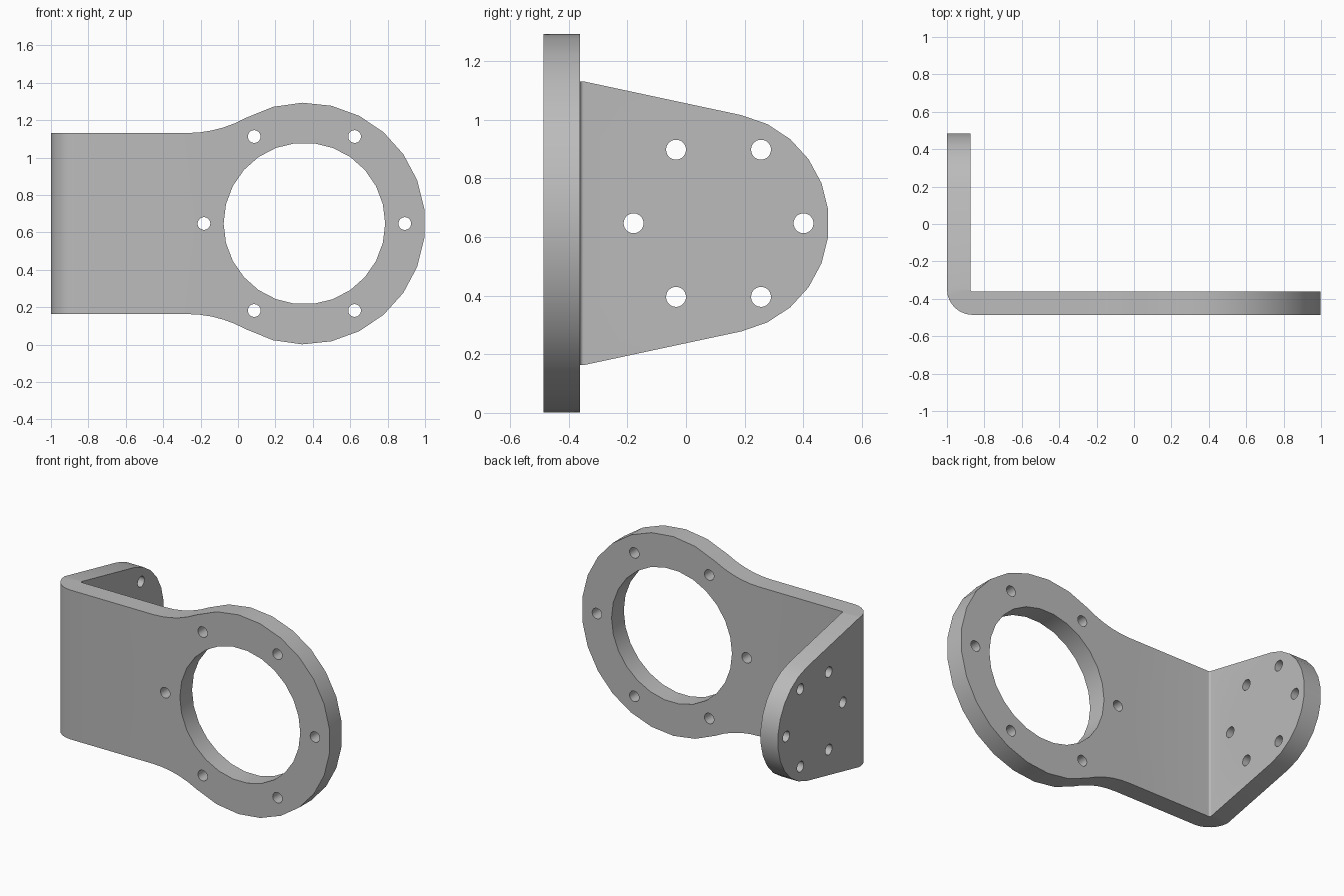
import bpy, bmesh
from math import sin, cos, radians, atan2, hypot, acos, degrees
from mathutils import Vector

cube = bpy.data.objects.get("Cube")
if cube:
    bpy.data.objects.remove(cube, do_unlink=True)

THICK = 0.125            # sheet thickness
LEFT, FRONT = -1.0, -0.486
MID = 0.647              # height of the symmetry axis
HALF = 0.484             # half height of the straight sheet
R_IN = 0.012             # inner bend radius
R_OUT = R_IN + THICK
BEND_X, BEND_Y = LEFT + R_OUT, FRONT + R_OUT
RING_X, RING_R = 0.355, 0.646
FLANGE_Y, FLANGE_R = 0.111, 0.377


def arc(cx, cy, r, a0, a1, n):
    """Points along an arc, angles in degrees."""
    steps = [radians(a0 + (a1 - a0) * i / n) for i in range(n + 1)]
    return [(cx + r * cos(a), cy + r * sin(a)) for a in steps]


def circle(cx, cy, r, n=26):
    return arc(cx, cy, r, 0, 360, n)[:-1]


def bolt_circle(cx, r):
    """Six small holes evenly spaced on a circle."""
    return [circle(*p, 0.034) for p in circle(cx, MID, r, 6)]


def mirrored(upper):
    """Complete an upper half outline about the symmetry axis."""
    return upper + [(u, 2 * MID - v) for u, v in reversed(upper)]


def add_plate(bm, loops, place, offset):
    """Fill an outline with holes and extrude it."""
    edges = []
    for loop in loops:
        verts = [bm.verts.new(place(*p)) for p in loop]
        edges += [bm.edges.new((v, verts[i - 1])) for i, v in enumerate(verts)]
    fill = bmesh.ops.triangle_fill(bm, edges=edges, use_beauty=True)
    faces = [g for g in fill["geom"] if isinstance(g, bmesh.types.BMFace)]
    ext = bmesh.ops.extrude_face_region(bm, geom=faces)
    moved = [g for g in ext["geom"] if isinstance(g, bmesh.types.BMVert)]
    bmesh.ops.translate(bm, verts=moved, vec=offset)


bm = bmesh.new()

# Front plate: ring blended into the straight sheet by tangent fillets
fillet = 0.645
fz = HALF + fillet
fx = RING_X - ((RING_R + fillet) ** 2 - fz ** 2) ** 0.5
turn = degrees(atan2(fz, fx - RING_X))
half_ring = arc(RING_X, MID, RING_R, turn, turn / 17, 8)
blend = arc(fx, MID + fz, fillet, -90, turn - 180, 5)[:-1]
outline = mirrored([(BEND_X, MID + HALF)] + blend + half_ring)
add_plate(bm, [outline, circle(RING_X, MID, 0.432)] + bolt_circle(RING_X, 0.537),
          lambda u, v: (u, FRONT, v), (0, THICK, 0))

# Side flange: tapered sheet with a rounded end
dy = FLANGE_Y - BEND_Y
tangent = degrees(atan2(HALF, -dy) - acos(FLANGE_R / hypot(dy, HALF)))
tip = arc(FLANGE_Y, MID, FLANGE_R, tangent, tangent / 11, 5)
outline = mirrored([(BEND_Y, MID + HALF)] + tip)
add_plate(bm, [outline] + bolt_circle(FLANGE_Y, 0.29),
          lambda u, v: (LEFT, u, v), (THICK, 0, 0))

# Rounded bend joining the two sheets
section = (arc(BEND_X, BEND_Y, R_OUT, 180, 270, 6)
           + arc(BEND_X, BEND_Y, R_IN, 270, 180, 6))
add_plate(bm, [section], lambda u, v: (u, v, MID - HALF), (0, 0, 2 * HALF))

# Remove the hidden joint faces and weld the sheet into one piece
joints = [f for f in bm.faces
          if all(abs(v.co.x - BEND_X) < 1e-4 for v in f.verts)
          or (all(abs(v.co.y - BEND_Y) < 1e-4 for v in f.verts))]
bmesh.ops.delete(bm, geom=joints, context='FACES')
bmesh.ops.remove_doubles(bm, verts=bm.verts[:], dist=1e-4)
bmesh.ops.recalc_face_normals(bm, faces=bm.faces[:])

mesh = bpy.data.meshes.new("angle_bracket")
bm.to_mesh(mesh)
bm.free()
bracket = bpy.data.objects.new("angle_bracket", mesh)
bpy.context.collection.objects.link(bracket)

# Plain grey metal
grey = bpy.data.materials.new("grey_metal")
grey.use_nodes = True
colour = (0.5, 0.5, 0.5, 1)
grey.diffuse_color = colour
grey.node_tree.nodes["Principled BSDF"].inputs["Base Color"].default_value = colour
mesh.materials.append(grey)

bpy.context.view_layer.objects.active = bracket
bracket.select_set(True)
bpy.ops.object.shade_smooth_by_angle(angle=radians(30))
